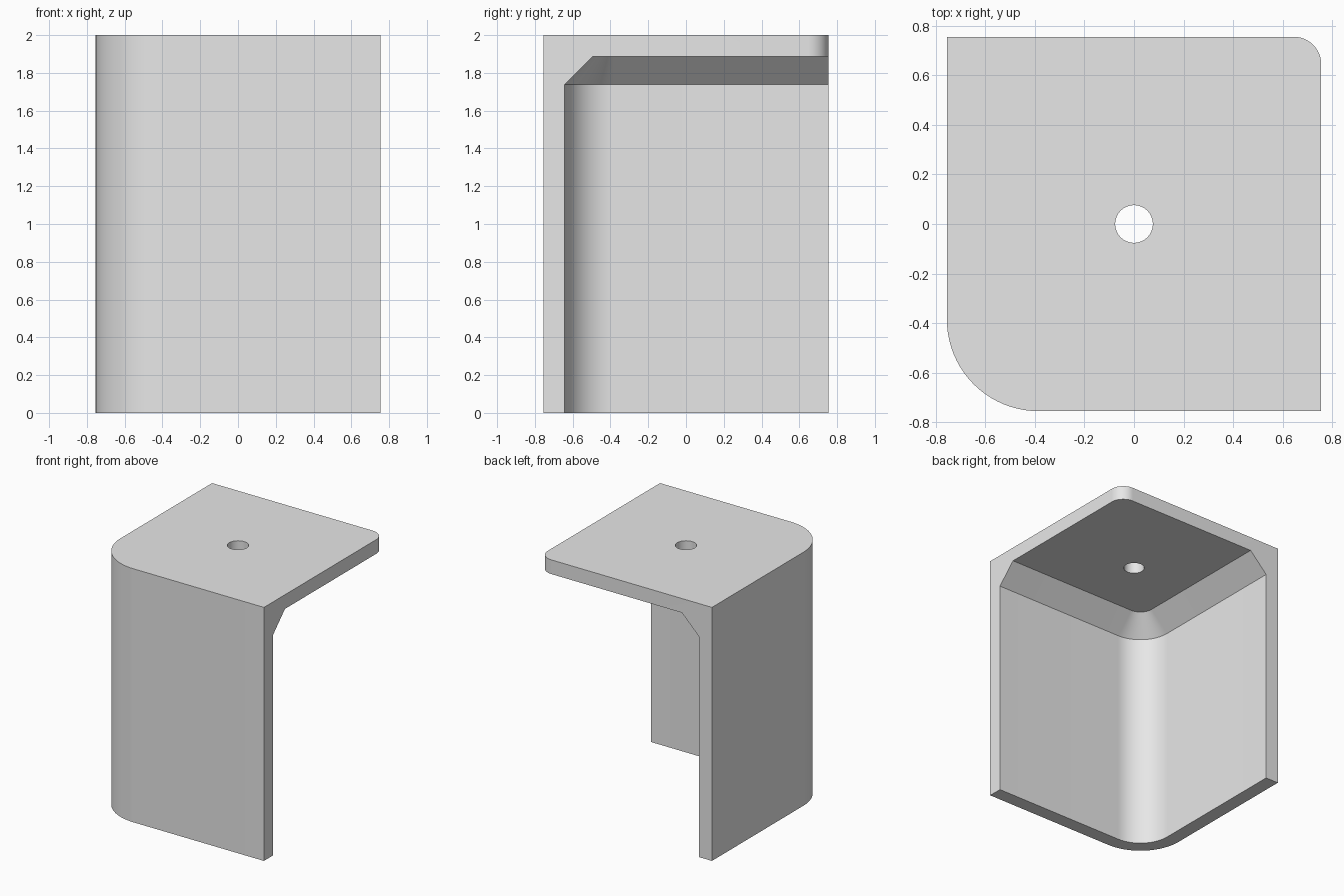
import bpy
import bmesh
from math import pi, cos, sin, radians

if "Cube" in bpy.data.objects:
    bpy.data.objects.remove(bpy.data.objects["Cube"])

HALF = 0.755        # half width of the square footprint
HEIGHT = 2.0
WALL = 0.112        # wall and top plate thickness
CHAMFER = 0.15      # fillet between walls and top plate
BIG_R = 0.37        # rounded corner joining the two walls
SMALL_R = 0.11      # rounded free corner of the top plate

grey = bpy.data.materials.new("light grey")
grey.use_nodes = True
colour = (0.8, 0.8, 0.8, 1)
grey.diffuse_color = colour
grey.node_tree.nodes["Principled BSDF"].inputs["Base Color"].default_value = colour


def arc(cx, cy, r, start, steps=20):
    """Quarter arc, counter-clockwise from the start angle."""
    angles = [start + pi / 2 * i / steps for i in range(steps + 1)]
    return [(cx + r * cos(a), cy + r * sin(a)) for a in angles]


def loft(name, sections):
    """Closed solid through (z, outline) sections of equal point count."""
    bm = bmesh.new()
    rings = [[bm.verts.new((x, y, z)) for x, y in pts] for z, pts in sections]
    n = len(rings[0])
    for low, high in zip(rings, rings[1:]):
        for i in range(n):
            j = (i + 1) % n
            bm.faces.new((low[i], low[j], high[j], high[i]))
    bm.faces.new(rings[0][::-1])
    bm.faces.new(rings[-1])
    mesh = bpy.data.meshes.new(name)
    bm.to_mesh(mesh)
    bm.free()
    obj = bpy.data.objects.new(name, mesh)
    mesh.materials.append(grey)
    bpy.context.collection.objects.link(obj)
    return obj


def cut(target, cutter):
    """Subtract the cutter from the target and discard it."""
    cutter.hide_render = True
    mod = target.modifiers.new("cut", "BOOLEAN")
    mod.operation = "DIFFERENCE"
    mod.solver = "EXACT"
    mod.object = cutter
    bpy.context.view_layer.objects.active = target
    bpy.ops.object.modifier_apply(modifier=mod.name)
    bpy.data.objects.remove(cutter)


def cavity(inset):
    """Inner outline, its corner concentric with the outer big corner."""
    c = BIG_R - HALF
    return arc(c, c, BIG_R - inset, pi) + [(1, inset - HALF), (1, 1), (inset - HALF, 1)]


# Outer block with one large and one small rounded corner
big, small = BIG_R - HALF, HALF - SMALL_R
outline = (arc(big, big, BIG_R, pi) + [(HALF, -HALF)]
           + arc(small, small, SMALL_R, 0) + [(-HALF, HALF)])
bracket = loft("corner_bracket", [(0, outline), (HEIGHT, outline)])

# Open interior, tapering at the top to leave a chamfered inner edge
under = HEIGHT - WALL
cut(bracket, loft("cavity_cutter", [
    (-0.2, cavity(WALL)),
    (under - CHAMFER, cavity(WALL)),
    (under, cavity(WALL + CHAMFER))]))

# Screw hole through the top plate
circle = [(0.076 * cos(2 * pi * i / 48), 0.076 * sin(2 * pi * i / 48)) for i in range(48)]
cut(bracket, loft("hole_cutter", [(1.6, circle), (2.2, circle)]))

bpy.ops.object.select_all(action="DESELECT")
bracket.select_set(True)
bpy.context.view_layer.objects.active = bracket
bpy.ops.object.shade_smooth_by_angle(angle=radians(30))
